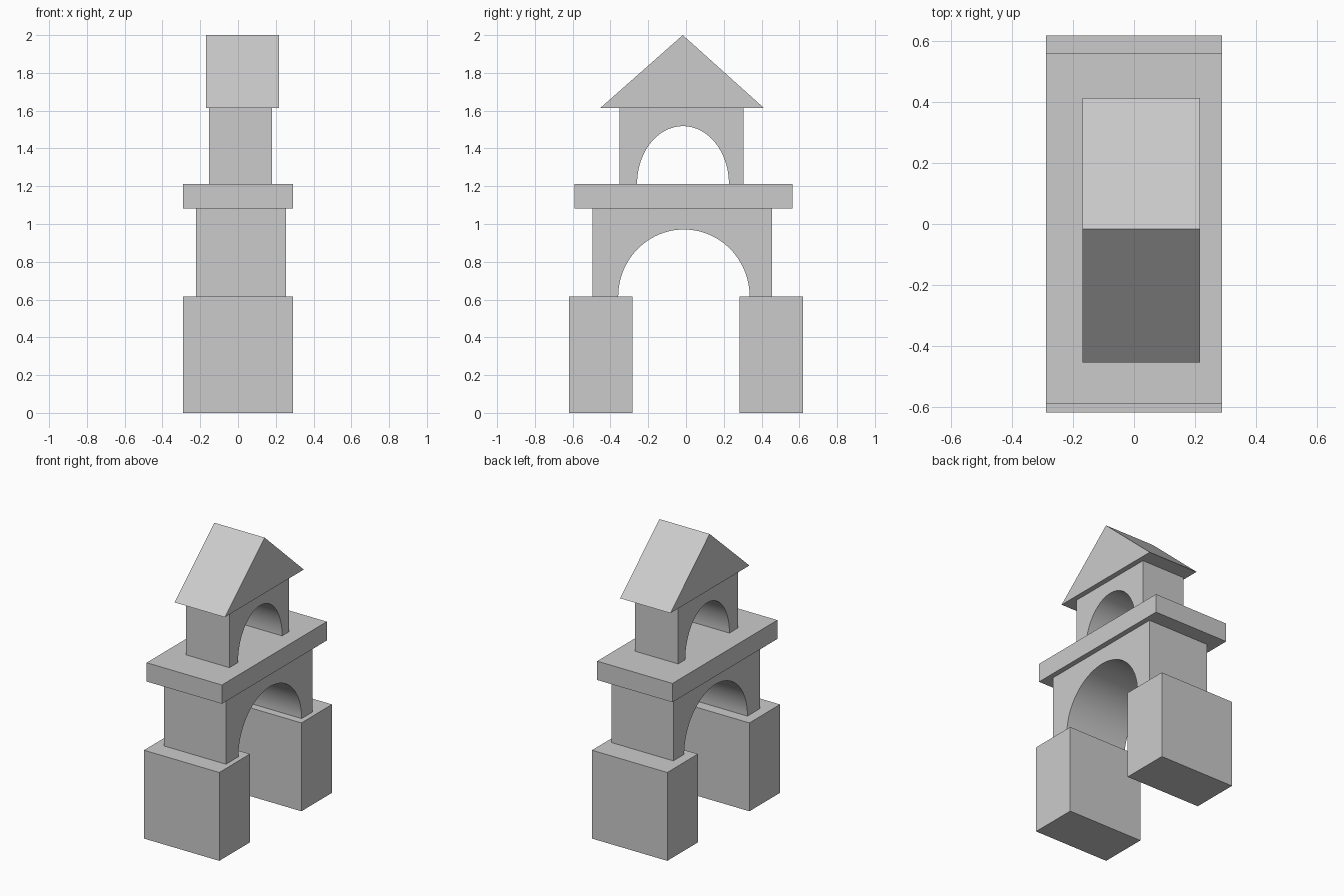
import bpy, bmesh, math

if "Cube" in bpy.data.objects:
    bpy.data.objects.remove(bpy.data.objects["Cube"])


def extrude_profile(name, profile, x0, x1, smooth=False):
    """Extrude a closed (y, z) outline along x."""
    bm = bmesh.new()
    face = bm.faces.new([bm.verts.new((x0, y, z)) for y, z in profile])
    ext = bmesh.ops.extrude_face_region(bm, geom=[face])
    moved = [v for v in ext["geom"] if isinstance(v, bmesh.types.BMVert)]
    bmesh.ops.translate(bm, verts=moved, vec=(x1 - x0, 0, 0))
    bmesh.ops.recalc_face_normals(bm, faces=bm.faces)
    mesh = bpy.data.meshes.new(name)
    bm.to_mesh(mesh)
    bm.free()
    obj = bpy.data.objects.new(name, mesh)
    bpy.context.collection.objects.link(obj)
    if smooth:
        bpy.ops.object.select_all(action='DESELECT')
        obj.select_set(True)
        bpy.context.view_layer.objects.active = obj
        bpy.ops.object.shade_smooth_by_angle(angle=math.radians(30))
    return obj


def block(name, x0, x1, y0, y1, z0, z1):
    return extrude_profile(name, [(y0, z0), (y1, z0), (y1, z1), (y0, z1)], x0, x1)


def arch(name, x0, x1, y0, y1, z0, z1, o0, o1, top, n=48):
    """Block with a half-elliptical opening from o0 to o1, crown at top."""
    mid, r, h = (o0 + o1) / 2, (o1 - o0) / 2, top - z0
    curve = [(mid + r * math.cos(math.pi * i / n), z0 + h * math.sin(math.pi * i / n))
             for i in range(n + 1)]
    outline = [(y0, z0), (y0, z1), (y1, z1), (y1, z0)] + curve
    return extrude_profile(name, outline, x0, x1, smooth=True)


# Two base pillars
for label, s in (("front", -1), ("back", 1)):
    a, b = sorted((s * 0.283, s * 0.62))
    block(label + "_pillar", -0.29, 0.29, a, b, 0, 0.615)

# Lower arch, slab, upper arch
arch("lower_arch", -0.222, 0.254, -0.495, 0.456, 0.615, 1.082, -0.359, 0.337, 0.971)
block("slab", -0.29, 0.29, -0.591, 0.563, 1.082, 1.213)
arch("upper_arch", -0.153, 0.181, -0.352, 0.304, 1.213, 1.613, -0.259, 0.227, 1.518)

# Triangular roof block
extrude_profile("roof", [(-0.455, 1.613), (0.414, 1.613), (-0.017, 2.0)], -0.17, 0.217)
